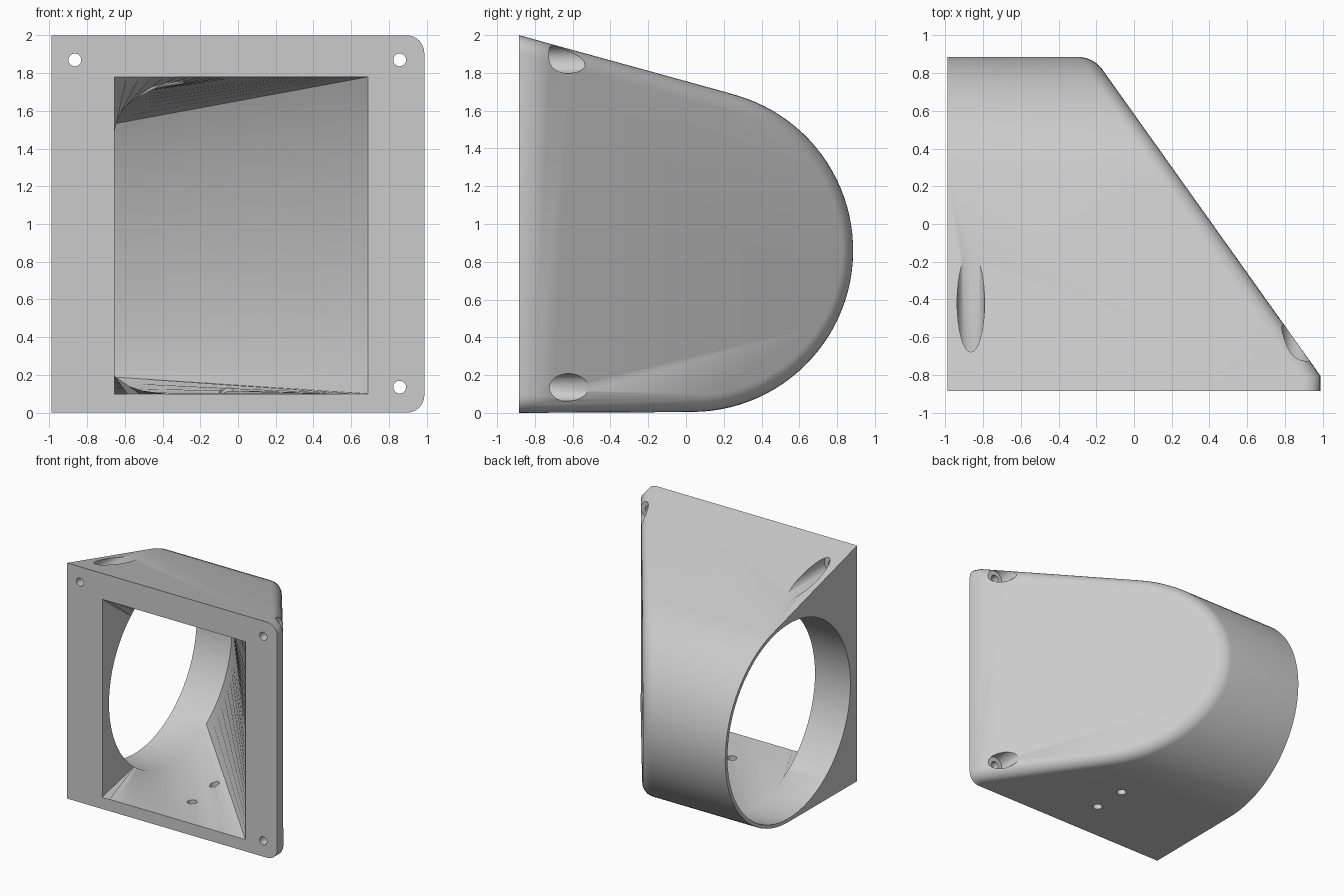
import bpy, bmesh, math
from mathutils import Vector

cube = bpy.data.objects.get("Cube")
if cube:
    bpy.data.objects.remove(cube, do_unlink=True)

grey = bpy.data.materials.new("light_grey")
grey.use_nodes = True
color = (0.6, 0.6, 0.6, 1)
grey.diffuse_color = color
grey.node_tree.nodes["Principled BSDF"].inputs["Base Color"].default_value = color

HALF, FRONT = 0.988, -0.885      # half width, front plane
CY, CZ = 0.03, 0.86              # axis of the round outlet
OUTER, INNER = 0.855, 0.825


def make_object(name, bm):
    bmesh.ops.recalc_face_normals(bm, faces=bm.faces)
    mesh = bpy.data.meshes.new(name)
    bm.to_mesh(mesh)
    bm.free()
    mesh.materials.append(grey)
    obj = bpy.data.objects.new(name, mesh)
    bpy.context.collection.objects.link(obj)
    return obj


def skin(name, rings):
    """Closed solid through rings of equal point count."""
    bm = bmesh.new()
    loops = [[bm.verts.new(p) for p in ring] for ring in rings]
    n = len(loops[0])
    for a, b in zip(loops, loops[1:]):
        for i in range(n):
            j = (i + 1) % n
            bm.faces.new((a[i], a[j], b[j], b[i]))
    bm.faces.new(loops[0])
    bm.faces.new(loops[-1][::-1])
    return make_object(name, bm)


def rod(name, start, end, radius, sides=32):
    """Cylinder between two points."""
    axis = Vector(end) - Vector(start)
    turn = axis.to_track_quat('Z', 'Y')
    ring = [turn @ Vector((radius * math.cos(t), radius * math.sin(t), 0))
            for t in (math.tau * i / sides for i in range(sides))]
    return skin(name, [[Vector(p) + v for v in ring] for p in (start, end)])


# Body: rounded side profile extruded across
tangent = math.radians(74)
profile = [(FRONT, 0)]
for i in range(49):
    t = -math.pi / 2 + (tangent + math.pi / 2) * i / 48
    profile.append((CY + OUTER * math.cos(t), CZ + OUTER * math.sin(t)))
profile.append((FRONT, 2.0))

bm = bmesh.new()
sides = [[bm.verts.new((x, y, z)) for y, z in profile] for x in (-HALF, HALF)]
count = len(profile)
for i in range(count):
    j = (i + 1) % count
    bm.faces.new((sides[0][i], sides[0][j], sides[1][j], sides[1][i]))
bm.faces.new(sides[0])
bm.faces.new(sides[1][::-1])
bmesh.ops.recalc_face_normals(bm, faces=bm.faces)

# Slanted wall
normal = Vector((1.404, 1, 0)).normalized()
origin = Vector((-0.19, 0.85, 0))
cut = bmesh.ops.bisect_plane(bm, geom=bm.verts[:] + bm.edges[:] + bm.faces[:],
                             plane_co=origin, plane_no=normal, clear_outer=True)
rim = [g for g in cut["geom_cut"] if isinstance(g, bmesh.types.BMEdge)]
bmesh.ops.edgenet_fill(bm, edges=rim)
bmesh.ops.recalc_face_normals(bm, faces=bm.faces)

# Rounded border of the slanted wall and of the flange end
def is_side(face):
    n = face.normal
    return n.x > 0.5

edges = [e for e in bm.edges
         if len(e.link_faces) == 2
         and is_side(e.link_faces[0]) != is_side(e.link_faces[1])
         and not all(abs(v.co.y - FRONT) < 0.001 for v in e.verts)]
bmesh.ops.bevel(bm, geom=edges, offset=0.13, offset_type='WIDTH', segments=6,
                profile=0.5, affect='EDGES', clamp_overlap=False)
body = make_object("duct_body", bm)

# Duct void: rectangular inlet blending into the round outlet
X0, X1, Z0, Z1 = -0.655, 0.69, 0.10, 1.78
corners = [((X1, Z0), -54.5), ((X1, Z1), 54.5), ((X0, Z1), 130), ((X0, Z0), 230)]
STEPS = 20
inlet, outlet = [], []
for k in range(4):
    (ax, az), a = corners[k]
    (bx, bz), b = corners[(k + 1) % 4]
    if b < a:
        b += 360
    for i in range(STEPS):
        f = i / STEPS
        t = math.radians(a + (b - a) * f)
        inlet.append((ax + (bx - ax) * f, az + (bz - az) * f))
        outlet.append((CY + INNER * math.cos(t), CZ + INNER * math.sin(t)))
cutters = [skin("duct_void", [
    [(x, FRONT - 0.1, z) for x, z in inlet],
    [(x, FRONT, z) for x, z in inlet],
    [(X0, y, z) for y, z in outlet],
    [(-HALF - 0.1, y, z) for y, z in outlet]])]

# Screw holes with head recesses behind the flange
for x, z in ((-0.865, 1.87), (0.857, 1.87), (0.857, 0.135)):
    cutters.append(rod("screw_hole", (x, FRONT - 0.1, z), (x, -0.7, z), 0.034))
    cutters.append(rod("screw_recess", (x, -0.725, z), (x, 0.05, z), 0.073))

# Drain holes in the floor
for y in (-0.23, -0.53):
    cutters.append(rod("floor_hole", (-0.06, y, -0.1), (-0.06, y, 0.35), 0.038))

bpy.ops.object.select_all(action='DESELECT')
bpy.context.view_layer.objects.active = body
body.select_set(True)
for cutter in cutters:
    cutter.hide_render = True
    mod = body.modifiers.new(cutter.name, 'BOOLEAN')
    mod.operation = 'DIFFERENCE'
    mod.solver = 'EXACT'
    mod.object = cutter
    bpy.ops.object.modifier_apply(modifier=mod.name)
    bpy.data.objects.remove(cutter, do_unlink=True)

bpy.ops.object.shade_smooth_by_angle(angle=math.radians(37))
